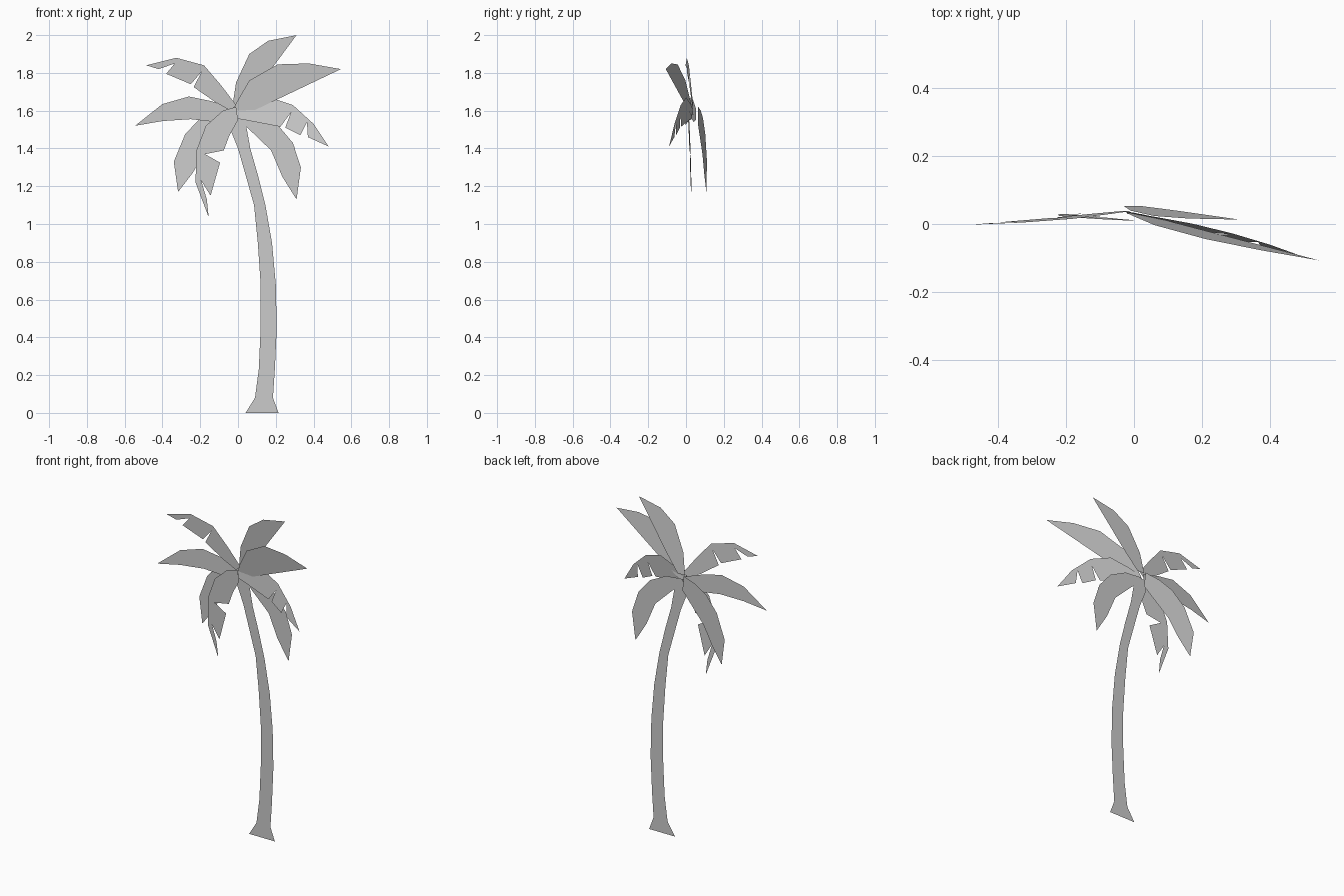
import bpy
import bmesh
from mathutils import Vector

# Remove the default object
default_object = bpy.data.objects.get("Cube")
if default_object:
    bpy.data.objects.remove(default_object, do_unlink=True)

# Single plain material
grey = bpy.data.materials.new("light_grey")
grey.use_nodes = True
colour = (0.6, 0.6, 0.6, 1)
grey.diffuse_color = colour
shader = next(node for node in grey.node_tree.nodes if node.type == "BSDF_PRINCIPLED")
shader.inputs["Base Color"].default_value = colour

CROWN_HEIGHT = 1.6


def finish_mesh(name, mesh_builder):
    """Turn a bmesh into a linked object with the shared material."""
    mesh = bpy.data.meshes.new(name)
    bmesh.ops.recalc_face_normals(mesh_builder, faces=mesh_builder.faces)
    # Flat sheets face the front
    for face in mesh_builder.faces:
        face.normal_update()
        if face.normal.y > 0:
            face.normal_flip()
    mesh_builder.to_mesh(mesh)
    mesh_builder.free()
    mesh.materials.append(grey)
    sheet = bpy.data.objects.new(name, mesh)
    bpy.context.scene.collection.objects.link(sheet)
    return sheet


def make_frond(name, depth, slope_x, slope_z, upper_edge, lower_edge):
    """Flat leaf: upper edge runs crown to tip, lower edge runs tip to crown."""
    mesh_builder = bmesh.new()
    corners = []
    for x, z in upper_edge + lower_edge:
        y = depth + slope_x * x + slope_z * (z - CROWN_HEIGHT)
        corners.append(mesh_builder.verts.new(Vector((x, y, z))))
    leaf = mesh_builder.faces.new(corners)
    bmesh.ops.triangulate(mesh_builder, faces=[leaf], ngon_method="EAR_CLIP")
    return finish_mesh(name, mesh_builder)


def make_trunk(name, depth, sections):
    """Curved flat strip from (height, left edge, right edge) sections."""
    mesh_builder = bmesh.new()
    previous = None
    for z, left, right in sections:
        pair = [mesh_builder.verts.new(Vector((x, depth, z))) for x in (left, right)]
        if previous:
            mesh_builder.faces.new((previous[0], previous[1], pair[1], pair[0]))
        previous = pair
    return finish_mesh(name, mesh_builder)


# Trunk with a flared foot and a bend toward the crown
make_trunk("trunk", 0.05, [
    (0, .04, .215), (.08, .09, .185), (.23, .11, .195), (.45, .12, .205),
    (.68, .12, .2), (.9, .105, .18), (1.1, .085, .145), (1.26, .04, .105),
    (1.4, 0, .065), (1.5, -.04, .047), (1.58, -.05, .03),
])

# Whole fronds without tears
make_frond("top_frond", .055, 0, -.105,
           [(-.03, 1.62), (-.01, 1.75), (.06, 1.9), (.16, 1.97), (.31, 2)],
           [(.23, 1.9), (.17, 1.84), (.11, 1.73), (.02, 1.62)])

make_frond("long_side_frond", .055, .108, 0,
           [(-.02, 1.61), (-.14, 1.65), (-.26, 1.675), (-.4, 1.635), (-.545, 1.52)],
           [(-.4, 1.545), (-.25, 1.555), (-.12, 1.54), (-.03, 1.55)])

make_frond("rear_drooping_frond", .06, -.15, 0,
           [(-.03, 1.62), (-.12, 1.6), (-.2, 1.56), (-.28, 1.475), (-.34, 1.33), (-.317, 1.17)],
           [(-.24, 1.27), (-.18, 1.37), (-.08, 1.47), (-.02, 1.53)])

# Torn fronds, with notches along the lower edge
make_frond("front_arching_frond", .03, -.198, -.133,
           [(-.03, 1.58), (-.01, 1.64), (.06, 1.76), (.21, 1.845), (.375, 1.85), (.545, 1.82)],
           [(.41, 1.77), (.395, 1.83), (.38, 1.765), (.28, 1.72), (.23, 1.82),
            (.24, 1.7), (.17, 1.66), (.03, 1.575)])

make_frond("raised_side_frond", .04, .0575, -.06,
           [(-.01, 1.63), (-.09, 1.735), (-.18, 1.84), (-.327, 1.88), (-.485, 1.84)],
           [(-.42, 1.82), (-.335, 1.85), (-.38, 1.795), (-.25, 1.74), (-.19, 1.81),
            (-.235, 1.725), (-.12, 1.645), (-.04, 1.6)])

make_frond("low_side_frond", .03, -.21, .1,
           [(-.02, 1.61), (.06, 1.64), (.17, 1.67), (.29, 1.63), (.4, 1.53), (.48, 1.41)],
           [(.37, 1.46), (.365, 1.54), (.33, 1.47), (.25, 1.51), (.28, 1.59),
            (.225, 1.515), (.04, 1.55), (-.02, 1.56)])

make_frond("low_drooping_frond", .047, 0, 0,
           [(-.01, 1.59), (.1, 1.58), (.21, 1.525), (.29, 1.43), (.333, 1.3), (.31, 1.13)],
           [(.235, 1.25), (.305, 1.31), (.235, 1.28), (.24, 1.34), (.3, 1.41),
            (.175, 1.39), (.05, 1.51), (-.01, 1.55)])

make_frond("front_drooping_frond", .01, -.04, -.025,
           [(-.01, 1.62), (-.08, 1.6), (-.17, 1.52), (-.22, 1.39), (-.225, 1.22), (-.155, 1.035)],
           [(-.165, 1.13), (-.195, 1.23), (-.145, 1.15), (-.095, 1.325), (-.175, 1.37),
            (-.075, 1.39), (-.045, 1.47), (0, 1.55)])
